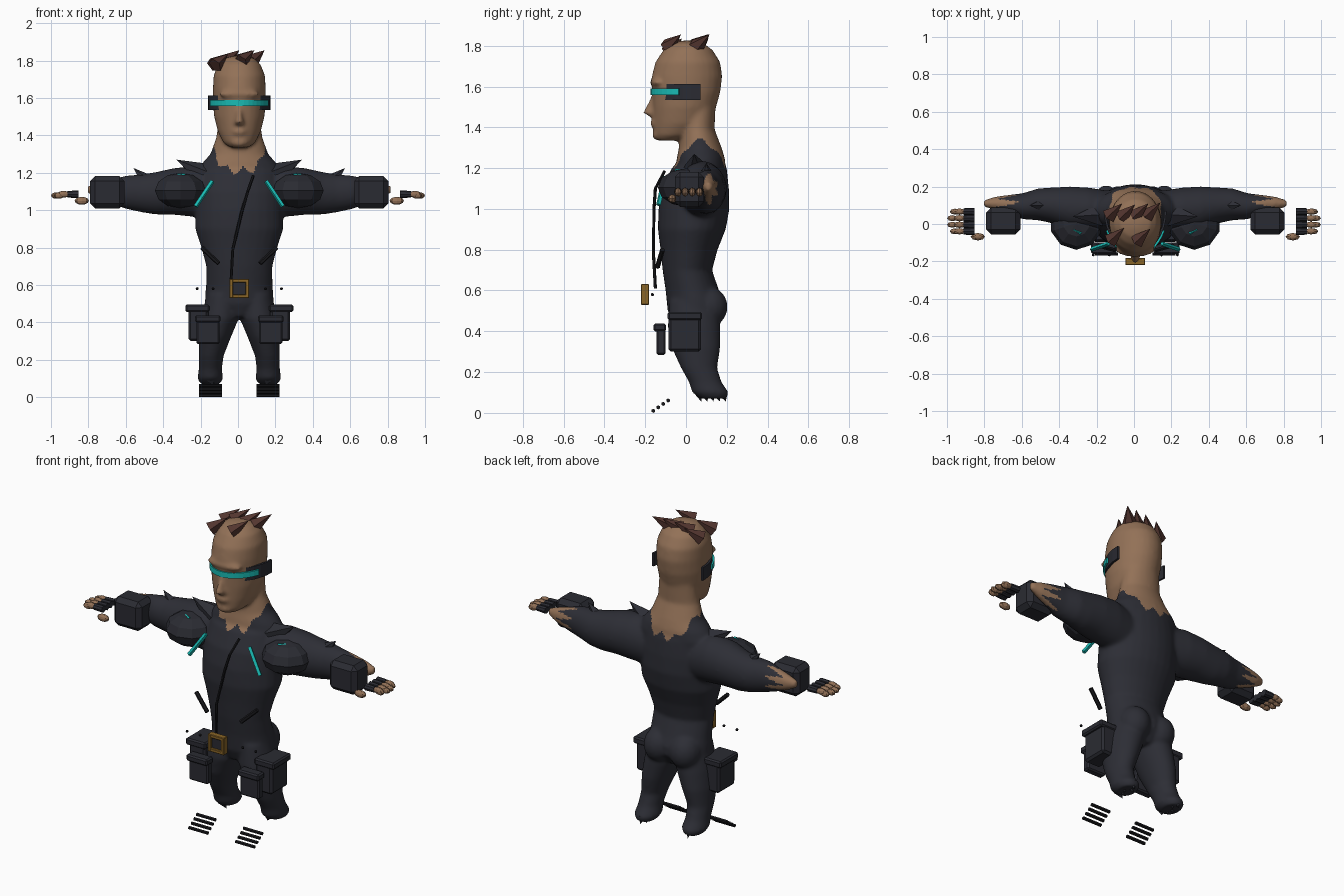
import bpy, bmesh, math
from mathutils import Vector, Matrix

cube = bpy.data.objects.get("Cube")
if cube:
    bpy.data.objects.remove(cube, do_unlink=True)

MIDLINE = .007


def material(name, *rgb):
    m = bpy.data.materials.new(name)
    m.use_nodes = True
    m.diffuse_color = (*rgb, 1)
    m.node_tree.nodes["Principled BSDF"].inputs["Base Color"].default_value = (*rgb, 1)
    return m


SUIT = material("suit charcoal", .026, .027, .036)
SKIN = material("skin", .29, .165, .095)
ARMOR = material("armor slate", .023, .024, .032)
BLACK = material("trim black", .009, .009, .011)
HAIR = material("hair brown", .085, .035, .028)
GOLD = material("buckle gold", .25, .13, .02)
CYAN = material("glow cyan", .01, .5, .46)


def place(name, mesh):
    ob = bpy.data.objects.new(name, mesh)
    ob.location.x = MIDLINE
    bpy.context.collection.objects.link(ob)
    return ob


def finish(name, bm, *mats):
    bmesh.ops.recalc_face_normals(bm, faces=bm.faces)
    mesh = bpy.data.meshes.new(name)
    bm.to_mesh(mesh)
    bm.free()
    for m in mats:
        mesh.materials.append(m)
    return place(name, mesh)


def loft(bm, rings, sides=28):
    """Skin a closed tube through rings of (centre, axis a, axis b)."""
    loops = []
    for c, a, b in rings:
        angles = [math.tau * i / sides for i in range(sides)]
        loops.append([bm.verts.new(Vector(c) + Vector(a) * math.cos(t) + Vector(b) * math.sin(t))
                      for t in angles])
    for lo, hi in zip(loops, loops[1:]):
        for i in range(sides):
            j = (i + 1) % sides
            bm.faces.new((lo[i], lo[j], hi[j], hi[i]))
    bm.faces.new(loops[0])
    bm.faces.new(loops[-1])


def upright(bm, rows, cx=0):
    """Rows are height, front y, back y, half width and an optional x offset."""
    loft(bm, [((cx + (r[4] if len(r) > 4 else 0), (r[1] + r[2]) / 2, r[0]),
               (r[3], 0, 0), (0, (r[2] - r[1]) / 2, 0)) for r in rows])


def ball(bm, centre, radii, u=16, v=10):
    mat = Matrix.Translation(centre) @ Matrix.Diagonal((*radii, 1))
    bmesh.ops.create_uvsphere(bm, u_segments=u, v_segments=v, radius=1, matrix=mat)


def rod(bm, p, q, r1, r2=None, sides=6):
    p, q = Vector(p), Vector(q)
    d = q - p
    mat = Matrix.Translation((p + q) / 2) @ d.to_track_quat('Z', 'Y').to_matrix().to_4x4()
    bmesh.ops.create_cone(bm, cap_ends=True, segments=sides, radius1=r1,
                          radius2=r1 if r2 is None else r2, depth=d.length, matrix=mat)


def box(name, lo, hi, mat, bevel=.008):
    bm = bmesh.new()
    lo, hi = Vector(lo), Vector(hi)
    m = Matrix.Translation((lo + hi) / 2) @ Matrix.Diagonal((*(hi - lo), 1))
    bmesh.ops.create_cube(bm, size=1, matrix=m)
    if bevel:
        bmesh.ops.bevel(bm, geom=bm.edges[:], offset=bevel, segments=1, affect='EDGES')
    return finish(name, bm, mat)


# Body: head, neck, torso, arms and legs fused into one smooth surface
bm = bmesh.new()
upright(bm, [(1.335, -.145, -.03, .05), (1.36, -.16, .05, .085), (1.42, -.162, .12, .115),
             (1.5, -.164, .148, .135), (1.57, -.166, .168, .141), (1.65, -.168, .178, .141),
             (1.72, -.15, .168, .138), (1.78, -.11, .13, .114), (1.812, -.07, .085, .08),
             (1.825, -.02, .03, .03)])
upright(bm, [(1.45, -.17, -.1, .032), (1.47, -.214, -.1, .028), (1.5, -.198, -.1, .02),
             (1.56, -.168, -.1, .014)])
upright(bm, [(1.1, -.05, .19, .24), (1.2, -.05, .195, .23), (1.25, -.045, .19, .2),
             (1.3, -.035, .175, .155), (1.39, -.025, .14, .123), (1.5, -.02, .145, .11)])
upright(bm, [(.43, -.06, .13, .06), (.5, -.09, .18, .185), (.55, -.095, .182, .182),
             (.6, -.1, .162, .178), (.7, -.115, .128, .177), (.8, -.125, .155, .203),
             (.9, -.138, .195, .236), (1, -.135, .213, .235), (1.1, -.115, .21, .235),
             (1.2, -.07, .2, .21), (1.24, -.03, .17, .15)])
ball(bm, (0, -.152, 1.42), (.042, .024, .022))
ball(bm, (0, -.14, 1.362), (.045, .026, .025))
ball(bm, (0, -.137, 1.62), (.11, .04, .025))
for s in (1, -1):
    upright(bm, [(.55, -.08, .15, .085, .09 * s), (.42, -.09, .168, .1, .103 * s),
                 (.32, -.07, .168, .085, .13 * s), (.22, -.025, .153, .066, .15 * s),
                 (.15, .015, .175, .062, .155 * s), (.1, .03, .21, .069, .155 * s),
                 (.07, .07, .2, .052, .155 * s)])
    ball(bm, (.085 * s, .11, .52), (.088, .095, .1))
    arm = [(.1, .07, 1.08, .1, .13), (.25, .08, 1.1, .115, .135), (.35, .085, 1.1, .115, .125),
           (.45, .1, 1.09, .095, .113), (.52, .105, 1.09, .085, .102), (.6, .095, 1.095, .07, .09),
           (.68, .105, 1.1, .05, .068), (.75, .11, 1.105, .036, .045), (.81, .11, 1.11, .018, .02)]
    loft(bm, [((x * s, y, z), (0, ry, 0), (0, 0, rz)) for x, y, z, ry, rz in arm])
raw = finish("body_source", bm)
mod = raw.modifiers.new("fuse", 'REMESH')
mod.mode, mod.voxel_size = 'VOXEL', .01
mod = raw.modifiers.new("soften", 'SMOOTH')
mod.factor, mod.iterations = .5, 9
deps = bpy.context.evaluated_depsgraph_get()
mesh = bpy.data.meshes.new_from_object(raw.evaluated_get(deps))
bpy.data.objects.remove(raw, do_unlink=True)
mesh.materials.clear()
mesh.materials.append(SUIT)
mesh.materials.append(SKIN)
place("body", mesh)


def zigzag(t):
    return abs((t % 1) * 2 - 1)


# Ragged neckline and sleeve ends
for f in mesh.polygons:
    x, y, z = f.center
    around = math.atan2(y - .07, x) / math.tau
    neckline = 1.185 + .13 * min(abs(x) / .14, 1) ** 4 + .05 * zigzag(around * 9)
    sleeve = .62 + .13 * zigzag(math.atan2(z - 1.1, y - .1) / math.tau * 7)
    bare_neck = z > neckline and abs(x) < .19
    f.material_index = int(bare_neck or z > 1.4 or abs(x) > sleeve)
mesh.shade_smooth()

# Torn suit points on shoulders, sleeves and ankles
bm = bmesh.new()
for s in (1, -1):
    rod(bm, (.19 * s, .05, 1.19), (.335 * s, .04, 1.27), .065, 0, 5)
    rod(bm, (.48 * s, .1, 1.14), (.565 * s, .1, 1.225), .05, 0, 5)
    for k in range(5):
        y = .06 + .03 * k
        rod(bm, (.155 * s, y, .1), ((.135 + .02 * (k % 3)) * s, y + .015, .055), .025, 0, 4)
finish("suit_tears", bm, SUIT)

# Hair spikes in a front and a back row
bm = bmesh.new()
for x, y in [(-.13, -.085), (.01, -.09), (-.14, .045), (-.07, .04), (0, .045), (.065, .05)]:
    base = 1.775 + .02 * (abs(x) < .1)
    rod(bm, (x, y, base), (x + .07, y + .065, base + .06), .042, 0, 5)
finish("hair_spikes", bm, HAIR)


# Visor band, sunk into the brow, and its glowing strip
def band(name, mat, rx, depth, z0, z1, start, steps=16):
    bm = bmesh.new()
    prev = None
    for i in range(steps + 1):
        t = start + (math.pi - 2 * start) * i / steps
        c, s = math.cos(t), math.sin(t)
        quad = [bm.verts.new(((rx - k) * c, .07 - (depth - k) * s, z))
                for k, z in ((0, z0), (0, z1), (.012, z1), (.012, z0))]
        if prev:
            for a in range(4):
                b = (a + 1) % 4
                bm.faces.new((prev[a], prev[b], quad[b], quad[a]))
        else:
            bm.faces.new(quad)
        prev = quad
    bm.faces.new(prev)
    return finish(name, bm, mat)


band("visor_band", ARMOR, .167, .228, 1.535, 1.612, 0)
band("visor_glow", CYAN, .174, .244, 1.558, 1.59, .45)

# Zip down the chest
bm = bmesh.new()
path = [(.075, -.105, 1.185), (.045, -.15, 1.1), (.015, -.157, 1), (-.035, -.16, .79),
        (-.045, -.15, .61)]
for p, q in zip(path, path[1:]):
    rod(bm, p, q, .008)
finish("zip", bm, BLACK)

# Belt buckle
for s in (1, -1):
    box("buckle_side", (.043 * s - .01, -.22, .53), (.043 * s + .01, -.182, .632), GOLD, .003)
    z = .581 + .041 * s
    box("buckle_bar", (-.052, -.219, z - .01), (.052, -.183, z + .01), GOLD, .003)
box("buckle_plate", (-.036, -.205, .545), (.036, -.19, .617), ARMOR, 0)

# Paired gear
for s, side in ((1, "left"), (-1, "right")):
    def pair(name, near, far, mat, bevel=.008):
        a, b = sorted((near[0] * s, far[0] * s))
        box(side + "_" + name, (a, *near[1:]), (b, *far[1:]), mat, bevel)

    pair("front_pouch", (.105, -.145, .285), (.23, -.1, .42), ARMOR)
    pair("front_pouch_flap", (.1, -.16, .4), (.237, -.098, .438), ARMOR)
    pair("hip_pouch", (.165, -.085, .3), (.272, .073, .48), ARMOR, .012)
    pair("hip_pouch_flap", (.16, -.09, .455), (.289, .078, .495), ARMOR)
    pair("bracer", (.615, -.055, 1.01), (.797, .088, 1.182), ARMOR, .026)

    bm = bmesh.new()
    ball(bm, (.315 * s, .005, 1.105), (.143, .143, .094), 10, 6)
    finish(side + "_shoulder_pad", bm, ARMOR)

    bm = bmesh.new()
    rod(bm, (.143 * s, -.105, 1.155), (.233 * s, -.135, 1.02), .012, sides=4)
    rod(bm, (.29 * s, -.05, 1.183), (.33 * s, -.03, 1.183), .012, sides=4)
    finish(side + "_glow_strips", bm, CYAN)

    bm = bmesh.new()
    rod(bm, (.2 * s, -.115, .8), (.11 * s, -.14, .715), .012)
    for x in (.14, .225):
        ball(bm, (x * s, -.165, .58), (.008, .008, .008), 8, 6)
    for k in range(4):
        y, z = -.16 + .024 * k, .01 + .017 * k
        rod(bm, (.092 * s, y, z), (.215 * s, y, z), .01)
    finish(side + "_straps_and_rivets", bm, BLACK)

    # Hand: gloved knuckles, bare fingers and thumb
    glove, bare = bmesh.new(), bmesh.new()
    for k in range(4):
        y = .066 - .035 * k
        tip = .985 + .014 * (k in (1, 2)) - MIDLINE * s
        rod(glove, (.86 * s, y, 1.085), (.918 * s, y, 1.085), .02, .018, 8)
        ball(bare, (.94 * s, y, 1.085), (.034, .017, .018), 8, 6)
        ball(bare, ((tip - .028) * s, y, 1.078), (.028, .016, .017), 8, 6)
    ball(bare, (.842 * s, -.068, 1.05), (.038, .02, .021), 8, 6)
    finish(side + "_glove", glove, ARMOR)
    finish(side + "_fingers", bare, SKIN)
